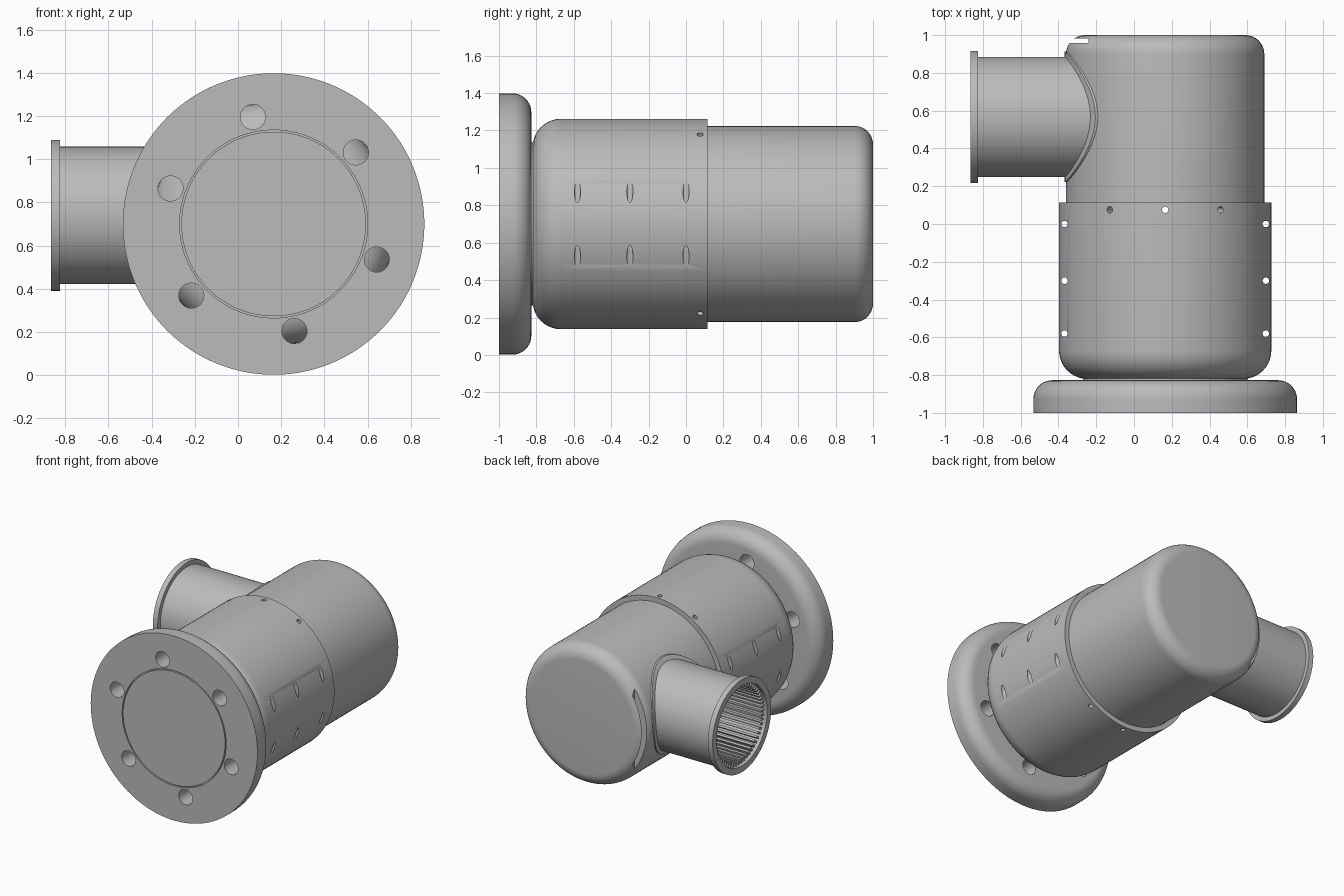
import bpy, bmesh, math
from mathutils import Matrix, Vector

if "Cube" in bpy.data.objects:
    bpy.data.objects.remove(bpy.data.objects["Cube"], do_unlink=True)

CX, CZ = 0.165, 0.70            # main axis, along y
PORT_Y, PORT_Z = 0.567, 0.74    # side port axis, along x
MAIN = Matrix.Translation((CX, 0, CZ))
PORT = Matrix.Translation((0, PORT_Y, PORT_Z)) @ Matrix.Rotation(-math.pi / 2, 4, 'Z')

grey = bpy.data.materials.new("machined grey")
grey.use_nodes = True
COLOUR = (0.5, 0.5, 0.5, 1)
grey.diffuse_color = COLOUR
grey.node_tree.nodes["Principled BSDF"].inputs["Base Color"].default_value = COLOUR


def finish(name, bm):
    bmesh.ops.recalc_face_normals(bm, faces=bm.faces)
    mesh = bpy.data.meshes.new(name)
    bm.to_mesh(mesh)
    bm.free()
    mesh.materials.append(grey)
    obj = bpy.data.objects.new(name, mesh)
    bpy.context.collection.objects.link(obj)
    return obj


def lathe(name, profile, matrix, steps=96):
    """Turn (radius, distance along axis) points around the local y axis."""
    bm = bmesh.new()
    verts = [bm.verts.new((r, y, 0)) for r, y in profile]
    edges = [bm.edges.new(pair) for pair in zip(verts, verts[1:])]
    bmesh.ops.spin(bm, geom=verts + edges, cent=(0, 0, 0), axis=(0, 1, 0),
                   angle=2 * math.pi, steps=steps)
    bmesh.ops.remove_doubles(bm, verts=bm.verts, dist=1e-5)
    bm.transform(matrix)
    return finish(name, bm)


def arc(r, y, radius, start, end, n=10):
    angles = [math.radians(start + (end - start) * i / n) for i in range(n + 1)]
    return [(r + radius * math.cos(a), y + radius * math.sin(a)) for a in angles]


def rods(name, places, radius, length, sides=24):
    """Several cylinders in one object; each place is a matrix."""
    bm = bmesh.new()
    for m in places:
        bmesh.ops.create_cone(bm, cap_ends=True, segments=sides, radius1=radius,
                              radius2=radius, depth=length, matrix=m)
    return finish(name, bm)


def box(bm, centre, size, turn=Matrix()):
    m = turn @ Matrix.Translation(centre) @ Matrix.Diagonal((*size, 1))
    bmesh.ops.create_cube(bm, size=1, matrix=m)


def boolean(obj, tool, operation='DIFFERENCE'):
    mod = obj.modifiers.new("cut", 'BOOLEAN')
    mod.object, mod.operation, mod.solver = tool, operation, 'EXACT'
    bpy.context.view_layer.objects.active = obj
    bpy.ops.object.modifier_apply(modifier=mod.name)
    bpy.data.objects.remove(tool, do_unlink=True)


# Mounting flange with a rounded rear rim, a seam around the centre and a short neck
flange = lathe("mounting_flange",
               [(0, -1), (0.427, -1), (0.427, -0.985), (0.435, -0.985), (0.435, -1), (0.698, -1)]
               + arc(0.598, -0.927, 0.1, 0, 90)
               + [(0.435, -0.827), (0.435, -0.79), (0, -0.79)], MAIN, 128)
bolt_places = []
for k in range(6):
    a = math.radians(41 + 60 * k)
    spot = Vector((CX + 0.505 * math.cos(a), -0.91, CZ + 0.505 * math.sin(a)))
    bolt_places.append(Matrix.Translation(spot) @ Matrix.Rotation(math.pi / 2, 4, 'X'))
boolean(flange, rods("bolt_hole_cutter", bolt_places, 0.058, 0.4, 32))

# Front barrel with a rounded front edge
barrel = lathe("front_barrel",
               [(0, -0.82)] + arc(0.412, -0.67, 0.15, -90, 0)
               + [(0.562, 0.115), (0, 0.115)], MAIN)

# Pin holes drilled through the barrel sides, and a row of radial holes by its rear edge
pin_places = [Matrix.Translation((CX + side * 0.533, y, CZ))
              for side in (-1, 1) for y in (-0.58, -0.3, 0)]
pin_places += [Matrix.Translation((CX, 0.075, CZ)) @ Matrix.Rotation(math.radians(t), 4, 'Y')
               for t in (-31.5, 0, 31.5)]
for i, place in enumerate(pin_places):
    boolean(barrel, rods("pin_hole_cutter", [place], 0.017, 1.4))

# Rear housing with a rounded back, bored for the port and slotted near its back rim
housing_profile = [(0, 0.11), (0.525, 0.11)] + arc(0.425, 0.9, 0.1, 0, 90) + [(0, 1)]
housing = lathe("rear_housing", housing_profile, MAIN)
bore = [(0, -1), (0.306, -1), (0.306, 0.05), (0, 0.05)]
boolean(housing, lathe("bore_cutter", bore, PORT))
slot = bmesh.new()
box(slot, (-0.45, 0.97, CZ), (0.42, 0.025, 1))
boolean(housing, finish("slot_cutter", slot))

# Raised saddle where the port meets the housing
saddle = lathe("port_saddle", [(0, -0.5), (0.345, -0.5), (0.345, -0.1), (0, -0.1)], PORT)
boolean(saddle, lathe("saddle_limit", [(0, 0), (0.534, 0), (0.534, 1.1), (0, 1.1)], MAIN),
        'INTERSECT')
boolean(saddle, lathe("saddle_bore", bore, PORT))

# Side port tube with an end collar
port = lathe("side_port",
             [(0.302, -0.865), (0.35, -0.865), (0.35, -0.825), (0.318, -0.825),
              (0.318, 0.05), (0.302, 0.05), (0.302, -0.865)], PORT)

# Lengthwise ribs lining the port
ribs = bmesh.new()
RIBS = 56
for k in range(RIBS):
    turn = PORT @ Matrix.Rotation(2 * math.pi * k / RIBS, 4, 'Y')
    box(ribs, (0.289, -0.4, 0), (0.034, 0.88, 0.015), turn)
port_ribs = finish("port_ribs", ribs)

for obj in (flange, barrel, housing, saddle, port):
    bpy.ops.object.select_all(action='DESELECT')
    obj.select_set(True)
    bpy.context.view_layer.objects.active = obj
    bpy.ops.object.shade_smooth_by_angle(angle=math.radians(35))
